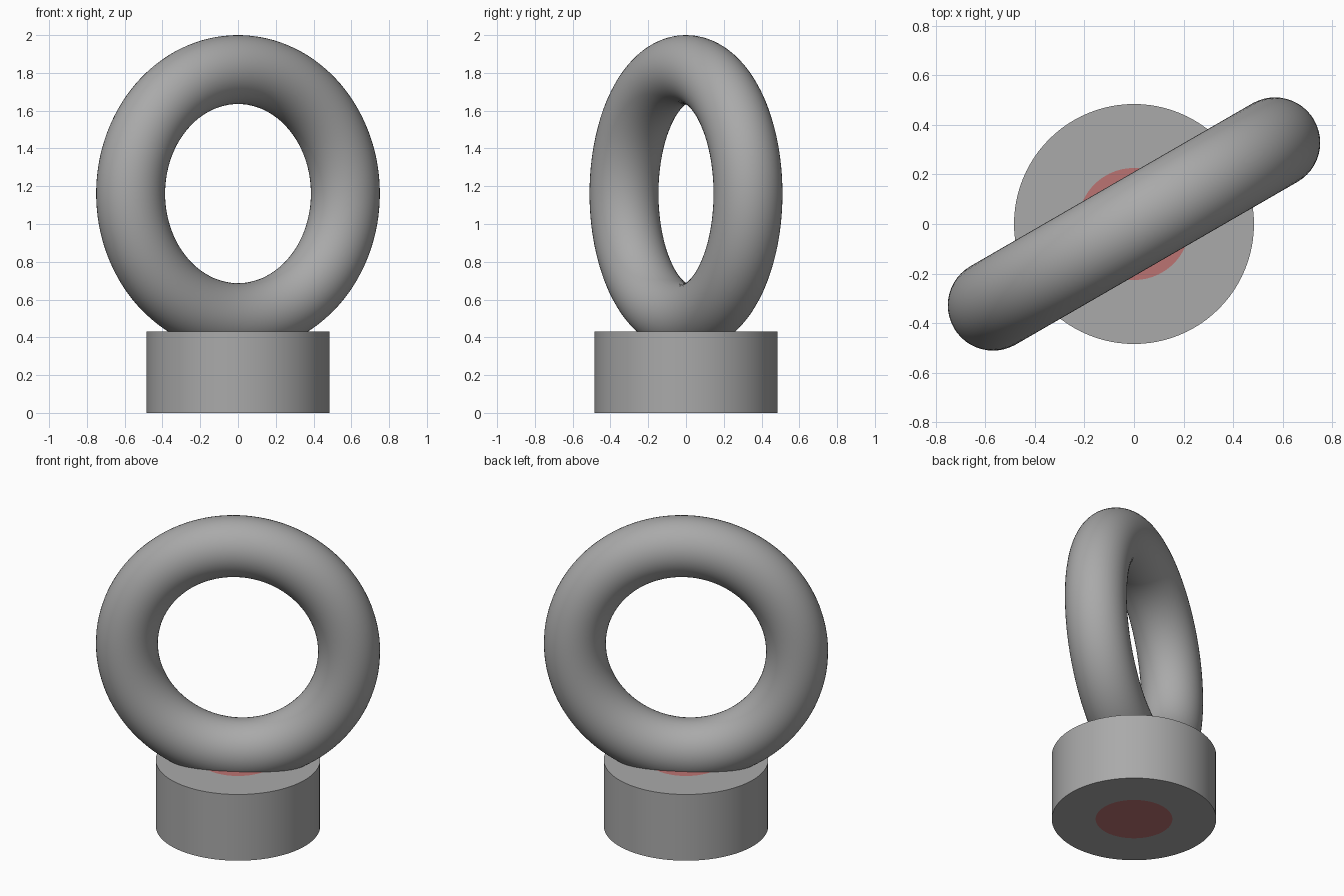
import bpy, math

if "Cube" in bpy.data.objects:
    bpy.data.objects.remove(bpy.data.objects["Cube"])


def material(name, rgb):
    m = bpy.data.materials.new(name)
    m.diffuse_color = (*rgb, 1)
    m.use_nodes = True
    m.node_tree.nodes["Principled BSDF"].inputs["Base Color"].default_value = m.diffuse_color
    return m


GREY = material("steel grey", (0.40, 0.40, 0.40))
RED = material("dull red", (0.50, 0.175, 0.17))

BASE_R, BASE_H, CORE_R = 0.484, 0.43, 0.226
SEG = 96


def lathe(name, profile, mat):
    """Spin a closed (radius, z) profile around the z axis."""
    n = len(profile)
    verts, faces = [], []
    for i in range(SEG):
        a = 2 * math.pi * i / SEG
        verts += [(r * math.cos(a), r * math.sin(a), z) for r, z in profile]
        j = (i + 1) % SEG
        faces += [(i * n + k, j * n + k, j * n + (k + 1) % n, i * n + (k + 1) % n)
                  for k in range(n)]
    mesh = bpy.data.meshes.new(name)
    mesh.from_pydata(verts, [], faces)
    obj = bpy.data.objects.new(name, mesh)
    bpy.context.collection.objects.link(obj)
    finish(obj, name, mat)


def finish(obj, name, mat):
    obj.name = name
    obj.data.materials.append(mat)
    bpy.ops.object.select_all(action='DESELECT')
    obj.select_set(True)
    bpy.context.view_layer.objects.active = obj
    bpy.ops.object.shade_smooth_by_angle(angle=math.radians(35))


# Round base with a bore through its middle
lathe("base", [(CORE_R, 0), (BASE_R, 0), (BASE_R, BASE_H), (CORE_R, BASE_H)], GREY)

# Red core filling the bore, flush at both ends
bpy.ops.mesh.primitive_cylinder_add(vertices=SEG, radius=CORE_R, depth=BASE_H,
                                    location=(0, 0, BASE_H / 2))
finish(bpy.context.object, "core", RED)

# Upright lifting ring, turned 30 degrees and sunk into the base
bpy.ops.mesh.primitive_torus_add(major_radius=0.6565, minor_radius=0.1825,
                                 major_segments=128, minor_segments=48,
                                 location=(0, 0, 1.161),
                                 rotation=(math.pi / 2, 0, math.radians(30)))
finish(bpy.context.object, "ring", GREY)
